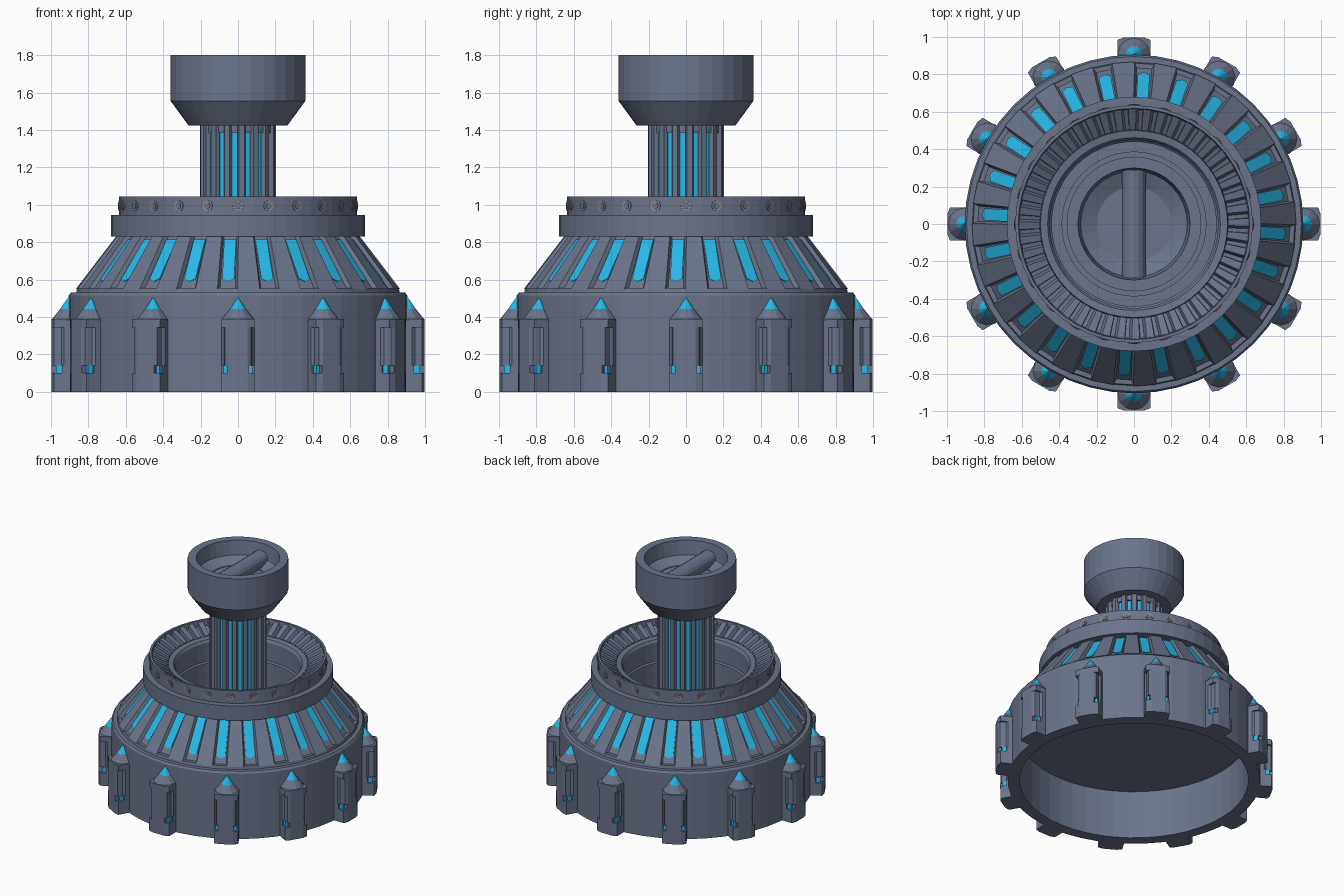
import bpy, bmesh, math
from mathutils import Matrix, Vector

if "Cube" in bpy.data.objects:
    bpy.data.objects.remove(bpy.data.objects["Cube"])


def material(name, rgb):
    m = bpy.data.materials.new(name)
    m.diffuse_color = (*rgb, 1)
    m.use_nodes = True
    m.node_tree.nodes["Principled BSDF"].inputs["Base Color"].default_value = m.diffuse_color
    return m


GREY = material("slate grey", (0.145, 0.175, 0.255))
BLUE = material("glowing blue", (0.02, 0.48, 0.80))
ROSE = material("rivet rose grey", (0.27, 0.22, 0.25))


def finish(bm, name, mats):
    me = bpy.data.meshes.new(name)
    bm.to_mesh(me)
    bm.free()
    for m in mats:
        me.materials.append(m)
    ob = bpy.data.objects.new(name, me)
    bpy.context.collection.objects.link(ob)
    return ob


def lathe(name, profile, seg=48, mat=GREY):
    """Spin (radius, z) points, listed from the underside outwards and up."""
    bm = bmesh.new()
    rings = []
    for r, z in profile:
        rings.append([bm.verts.new((r * math.cos(2 * math.pi * i / seg),
                                    r * math.sin(2 * math.pi * i / seg), z)) for i in range(seg)])
    for a, b in zip(rings, rings[1:]):
        for i in range(seg):
            j = (i + 1) % seg
            bm.faces.new((a[i], a[j], b[j], b[i]))
    bmesh.ops.remove_doubles(bm, verts=bm.verts, dist=1e-5)
    return finish(bm, name, [mat])


def prism(bm, lower, upper, rot=Matrix(), mi=0):
    """Loft between two matching outlines."""
    a = [bm.verts.new(rot @ Vector(p)) for p in lower]
    b = [bm.verts.new(rot @ Vector(p)) for p in upper]
    n = len(a)
    faces = [bm.faces.new(a[::-1]), bm.faces.new(b)]
    faces += [bm.faces.new((a[i], a[(i + 1) % n], b[(i + 1) % n], b[i])) for i in range(n)]
    for f in faces:
        f.material_index = mi


def ring_of(name, count, offset, build, mats):
    """Repeat a part around z; local x is radial, y tangential."""
    bm = bmesh.new()
    for i in range(count):
        build(bm, Matrix.Rotation(math.radians(offset) + 2 * math.pi * i / count, 4, 'Z'))
    bmesh.ops.recalc_face_normals(bm, faces=bm.faces)
    return finish(bm, name, mats)


def up(outline, z):
    return [(x, y, z) for x, y in outline]


def rect(x0, x1, w):
    return [(x0, -w), (x1, -w), (x1, w), (x0, w)]


def disc(cx, r, n=12):
    return [(cx + r * math.cos(2 * math.pi * i / n), r * math.sin(2 * math.pi * i / n)) for i in range(n)]


# Hollow base drum, sloping vent wall, and stepped collar with a central well
lathe("base_drum", [(0, .38), (.82, .38), (.82, 0), (.905, 0), (.905, .515), (.895, .53),
                    (.865, .53), (.86, .555), (.835, .555)])
lathe("vent_wall", [(.835, .555), (.62, .83)])
lathe("collar", [(.62, .83), (.68, .83), (.68, .945), (.635, .945), (.635, 1.045), (.618, 1.045),
                 (.612, 1.0), (.505, .945), (.5, .97), (.462, .965), (.45, .945), (.45, .8),
                 (.44, .79), (.44, .48), (.385, .48), (.385, .46), (0, .46)])


# Fins on the slope
def fin(bm, rot):
    prism(bm, [(.81, -.076, .55), (.865, -.06, .55), (.865, .06, .55), (.81, .076, .55)],
          [(.60, -.05, .832), (.65, -.04, .832), (.65, .04, .832), (.60, .05, .832)], rot)


ring_of("slope_fins", 24, 3.75, fin, [GREY])


# Blue windows between the fins
def window(bm, rot):
    def at(z, y, out):
        return (.835 - (z - .555) * .782 + out, y, z)
    shape = [(.59, 0), (.605, .032), (.815, .032), (.815, -.032), (.605, -.032)]
    prism(bm, [at(z, y, -.002) for z, y in shape], [at(z, y, .007) for z, y in shape], rot)


ring_of("slope_windows", 24, -3.75, window, [BLUE])


# Sloped slats in the top of the collar
def slat(bm, rot):
    prism(bm, [(.502, -.027, .93), (.614, -.034, .98), (.614, .034, .98), (.502, .027, .93)],
          [(.502, -.008, .975), (.614, -.012, 1.035), (.614, .03, 1.035), (.502, .025, .975)], rot)


ring_of("collar_slats", 48, 0, slat, [GREY])


# Rivets around the collar
def rivet(bm, rot):
    def face(x, r):
        return [(x, y, z + .995) for y, z in disc(0, r, 8)]
    prism(bm, face(.62, .031), face(.638, .029), rot, 1)
    prism(bm, face(.63, .019), face(.641, .017), rot)


ring_of("collar_rivets", 24, 0, rivet, [GREY, ROSE])


# Lugs around the drum with blue-tipped cones and small glowing corner slots
def lug(bm, rot):
    body = [(.87, -.087), (.985, -.087), (.998, -.05), (.998, .05), (.985, .087), (.87, .087)]
    shaft = [(.87, -.087), (.93, -.087), (.945, -.074), (.985, -.07), (.998, -.05),
             (.998, .05), (.985, .07), (.945, .074), (.93, .087), (.87, .087)]
    prism(bm, up(body, 0), up(body, .1), rot)
    prism(bm, up(shaft, .14), up(shaft, .345), rot)
    prism(bm, up(body, .345), up(body, .39), rot)
    prism(bm, up(rect(.87, .998, .058), .1), up(rect(.87, .998, .058), .14), rot)
    prism(bm, up(rect(.87, .94, .087), .1), up(rect(.87, .94, .087), .14), rot)
    prism(bm, up(rect(.935, .972, .077), .1), up(rect(.935, .972, .077), .14), rot, 1)
    prism(bm, up(disc(.908, .09), .385), up(disc(.908, .043), .443), rot)
    prism(bm, up(disc(.908, .043), .443), up(disc(.908, .004), .5), rot, 1)


ring_of("drum_lugs", 12, 0, lug, [GREY, BLUE])

# Central column: glowing core behind vertical posts
lathe("column_core", [(0, .45), (.178, .45), (.178, 1.4), (0, 1.4)], 32, BLUE)


def post(bm, rot):
    outline = [(.15, -.016), (.185, -.022), (.203, -.015), (.203, .015), (.185, .022), (.15, .016)]
    prism(bm, up(outline, .45), up(outline, 1.43), rot)


ring_of("column_posts", 16, 5.625, post, [GREY])
lathe("column_cap", [(0, 1.385), (.19, 1.385), (.19, 1.43), (0, 1.43)], 32)

# Cup on top, with a round bar lying across its floor
lathe("head_cup", [(0, 1.425), (.265, 1.425), (.36, 1.555), (.36, 1.8), (.3, 1.8), (.285, 1.69),
                   (.2, 1.65), (.2, 1.645), (0, 1.645)], 32)


def bar(bm, rot):
    ends = [[(x, y, z + 1.685) for x, z in disc(0, .065, 16)] for y in (-.288, .288)]
    prism(bm, ends[0], ends[1], rot)


ring_of("cup_bar", 1, 0, bar, [GREY])
